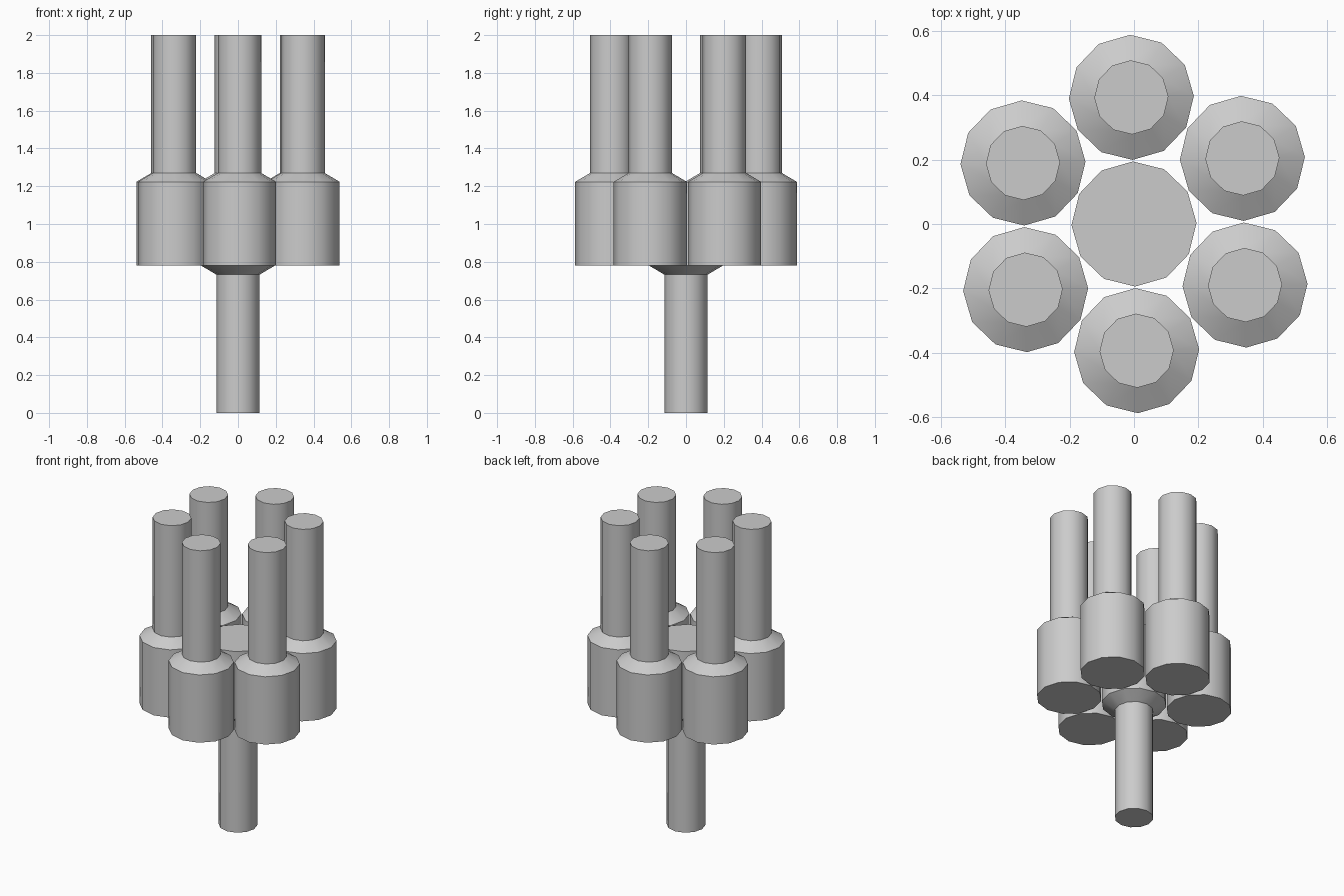
import bpy, bmesh
from math import cos, sin, pi, radians

if "Cube" in bpy.data.objects:
    bpy.data.objects.remove(bpy.data.objects["Cube"])

SIDES = 12
TWIST = radians(1.2)     # slight turn of the whole cluster
RING = 0.393             # distance of outer pieces from the centre


def lathe(name, profile, x=0.0, y=0.0):
    """Closed 12-sided turned solid from (radius, z) points, bottom to top."""
    bm = bmesh.new()
    rings = [[bm.verts.new((x + r * cos(TWIST + 2 * pi * i / SIDES),
                            y + r * sin(TWIST + 2 * pi * i / SIDES), z))
              for i in range(SIDES)] for r, z in profile]
    for low, high in zip(rings, rings[1:]):
        for i in range(SIDES):
            j = (i + 1) % SIDES
            bm.faces.new((low[i], low[j], high[j], high[i]))
    bm.faces.new(rings[0][::-1])
    bm.faces.new(rings[-1])
    mesh = bpy.data.meshes.new(name)
    bm.to_mesh(mesh)
    bm.free()
    obj = bpy.data.objects.new(name, mesh)
    bpy.context.collection.objects.link(obj)
    # Smooth around the barrel, sharp at the shoulders and caps
    bpy.ops.object.select_all(action='DESELECT')
    obj.select_set(True)
    bpy.context.view_layer.objects.active = obj
    bpy.ops.object.shade_smooth_by_angle(angle=radians(31))
    return obj


# Central piece: stem down, wide body on top
lathe("centre_piece", [(0.115, 0), (0.115, 0.732), (0.194, 0.779), (0.194, 1.223)])

# Six surrounding pieces: wide body below, stem up
for k in range(6):
    a = pi / 2 + TWIST + k * pi / 3
    lathe(f"outer_piece_{k + 1}",
          [(0.194, 0.779), (0.194, 1.223), (0.115, 1.27), (0.115, 2.0)],
          RING * cos(a), RING * sin(a))
